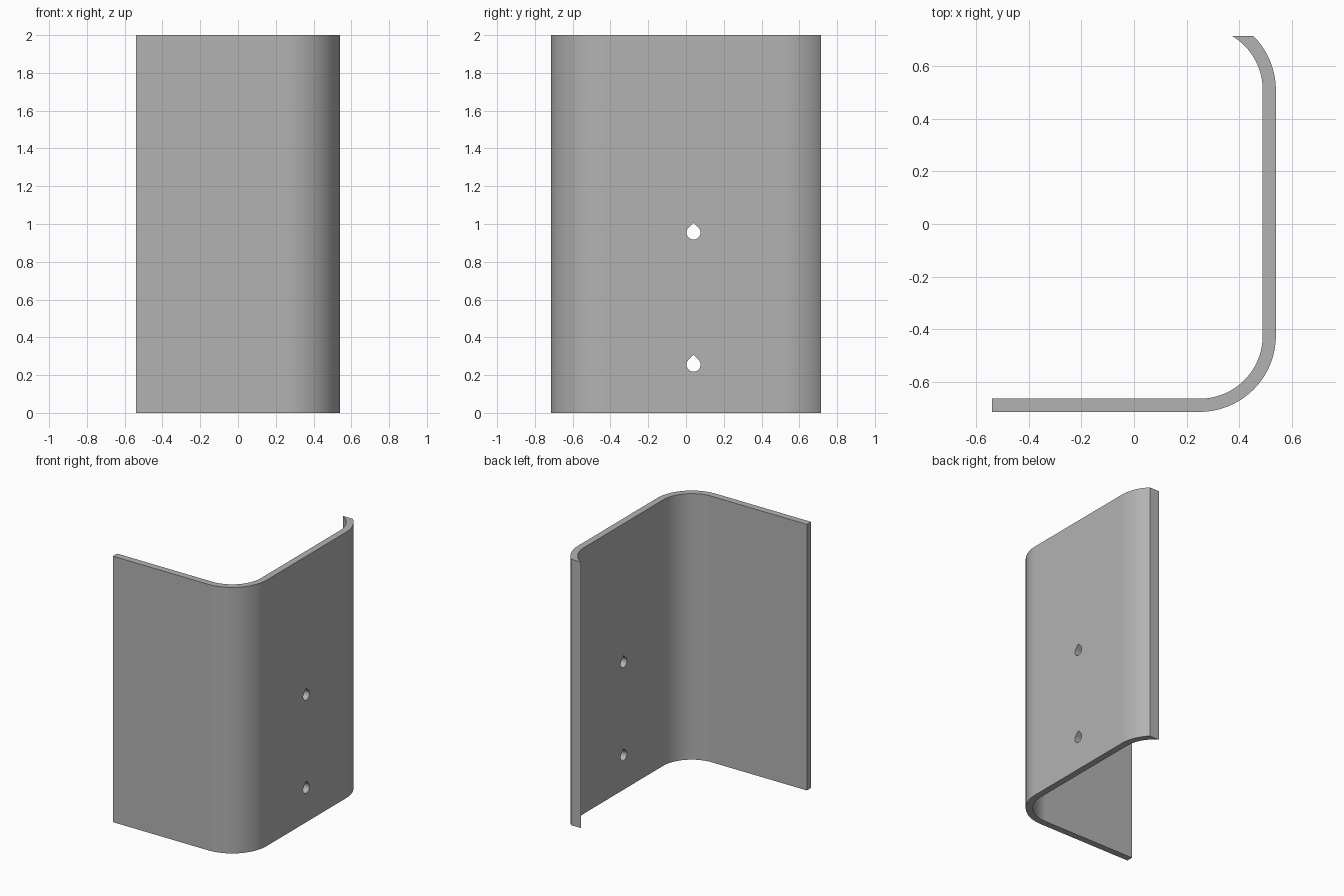
import bpy, bmesh, math

cube = bpy.data.objects.get("Cube")
if cube:
    bpy.data.objects.remove(cube)

HEIGHT, THICK = 2.0, 0.05
WALL_X, FRONT_Y, BACK_Y = 0.54, -0.715, 0.715
BEND = 0.29
CX, CY_FRONT, CY_BACK = WALL_X - BEND, FRONT_Y + BEND, 0.51

steel = bpy.data.materials.new("grey metal")
steel.use_nodes = True
colour = (0.45, 0.45, 0.45, 1)
steel.diffuse_color = colour
steel.node_tree.nodes["Principled BSDF"].inputs["Base Color"].default_value = colour


def arc(cy, r, start, end, n):
    return [(CX + r * math.cos(start + (end - start) * i / n),
             cy + r * math.sin(start + (end - start) * i / n)) for i in range(n + 1)]


def side(r):
    """One skin of the sheet, from the front flange to the cut-off back lip."""
    lip = math.asin((BACK_Y - CY_BACK) / r)
    return ([(-WALL_X, CY_FRONT - r)] + arc(CY_FRONT, r, -math.pi / 2, 0, 32)
            + arc(CY_BACK, r, 0, lip, 20))


def prism(name, points, vector):
    """Extrude a closed outline of 3D points along a vector."""
    bm = bmesh.new()
    face = bm.faces.new([bm.verts.new(p) for p in points])
    new = bmesh.ops.extrude_face_region(bm, geom=[face])["geom"]
    bmesh.ops.translate(bm, vec=vector,
                        verts=[v for v in new if isinstance(v, bmesh.types.BMVert)])
    bmesh.ops.recalc_face_normals(bm, faces=bm.faces)
    mesh = bpy.data.meshes.new(name)
    bm.to_mesh(mesh)
    bm.free()
    mesh.materials.append(steel)
    obj = bpy.data.objects.new(name, mesh)
    bpy.context.collection.objects.link(obj)
    return obj


# Bent sheet
outline = side(BEND) + side(BEND - THICK)[::-1]
panel = prism("bent_panel", [(x, y, 0) for x, y in outline], (0, 0, HEIGHT))
bpy.context.view_layer.objects.active = panel
panel.select_set(True)

# Teardrop holes through the side wall
HOLE_Y, HOLE_R = 0.04, 0.037
for z in (0.255, 0.955):
    angles = [math.radians(135 + 270 * i / 36) for i in range(37)]
    drop = [(WALL_X - 0.15, HOLE_Y + HOLE_R * math.cos(a), z + HOLE_R * math.sin(a))
            for a in angles]
    drop.append((WALL_X - 0.15, HOLE_Y, z + HOLE_R * math.sqrt(2)))
    cutter = prism("hole_cutter", drop, (0.3, 0, 0))
    cutter.hide_render = True
    cut = panel.modifiers.new("hole", 'BOOLEAN')
    cut.operation = 'DIFFERENCE'
    cut.solver = 'EXACT'
    cut.object = cutter
    bpy.ops.object.modifier_apply(modifier=cut.name)
    bpy.data.objects.remove(cutter)

# Smooth bends, crisp edges, flat walls
bpy.ops.object.shade_smooth_by_angle(angle=math.radians(30))
weighted = panel.modifiers.new("flat_walls", 'WEIGHTED_NORMAL')
weighted.keep_sharp = True
